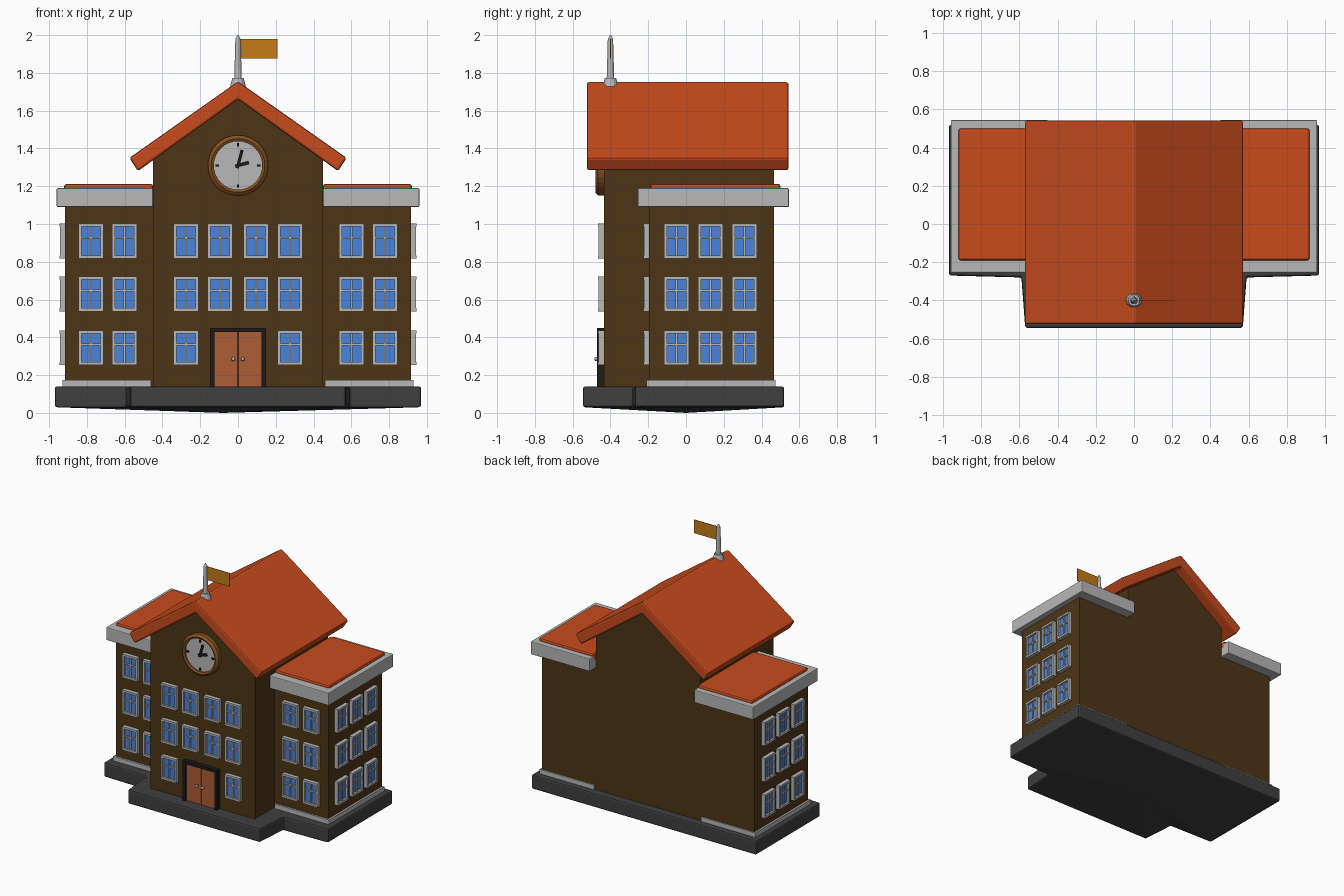
import bpy, bmesh, math
from mathutils import Vector, Matrix

if "Cube" in bpy.data.objects:
    bpy.data.objects.remove(bpy.data.objects["Cube"])


def material(name, rgb):
    m = bpy.data.materials.new(name)
    m.diffuse_color = (*rgb, 1)
    m.use_nodes = True
    m.node_tree.nodes["Principled BSDF"].inputs["Base Color"].default_value = m.diffuse_color
    return m


BROWN = material("brown_wall", (0.075, 0.036, 0.008))
ROOF = material("orange_roof", (0.58, 0.07, 0.012))
STONE = material("dark_stone", (0.05, 0.05, 0.052))
GLASS = material("blue_glass", (0.07, 0.23, 0.7))
PALE = material("pale_trim", (0.48, 0.48, 0.48))
DOOR = material("door_orange", (0.42, 0.11, 0.035))
BLACK = material("black_trim", (0.012, 0.01, 0.01))
RIM = material("clock_rim_brown", (0.24, 0.085, 0.015))
FLAG = material("flag_orange", (0.55, 0.2, 0.01))


def add(name, bm, mat, bevel=0):
    bmesh.ops.recalc_face_normals(bm, faces=bm.faces)
    me = bpy.data.meshes.new(name)
    bm.to_mesh(me)
    bm.free()
    if mat:
        me.materials.append(mat)
    return place(name, me, bevel=bevel)


def place(name, me, loc=(0, 0, 0), turn=0, bevel=0):
    ob = bpy.data.objects.new(name, me)
    ob.location = loc
    ob.rotation_euler.z = turn
    bpy.context.collection.objects.link(ob)
    if bevel:
        mod = ob.modifiers.new("soft_edges", 'BEVEL')
        mod.width, mod.segments = bevel, 2
    return ob


def cube(bm, x0, x1, y0, y1, z0, z1):
    c = Vector((x0 + x1, y0 + y1, z0 + z1)) / 2
    bmesh.ops.create_cube(bm, size=1, matrix=Matrix.Translation(c)
                          @ Matrix.Diagonal((x1 - x0, y1 - y0, z1 - z0, 1)))


def box(name, *dims, mat=None, bevel=0):
    bm = bmesh.new()
    cube(bm, *dims)
    return add(name, bm, mat, bevel)


def prism(pts, move):
    """Extrude a closed outline of 3D points along a vector."""
    bm = bmesh.new()
    f = bm.faces.new([bm.verts.new(p) for p in pts])
    r = bmesh.ops.extrude_face_region(bm, geom=[f], use_keep_orig=True)
    vs = [v for v in r["geom"] if isinstance(v, bmesh.types.BMVert)]
    bmesh.ops.translate(bm, verts=vs, vec=move)
    return bm


def cylinder(name, r1, r2, depth, loc, mat, n=32, forward=False):
    bm = bmesh.new()
    m = Matrix.Translation(loc)
    if forward:
        m = m @ Matrix.Rotation(math.pi / 2, 4, 'X')
    bmesh.ops.create_cone(bm, cap_ends=True, segments=n, radius1=r1, radius2=r2, depth=depth, matrix=m)
    return add(name, bm, mat)


# Stepped stone base with a slightly sagging underside
half = [(0.57, -0.545), (0.59, -0.28), (0.97, -0.27), (0.97, 0.52)]
outline = half + [(-x, y) for x, y in reversed(half)]
bm = prism([(x, y, 0.14) for x, y in outline], (0, 0, -0.11))
bm.faces.ensure_lookup_table()
bottom = [f for f in bm.faces if all(v.co.z < 0.05 for v in f.verts)]
hub = bmesh.ops.poke(bm, faces=bottom)["verts"][0]
hub.co = (-0.08, 0.0, 0.0)
add("stone_base", bm, STONE, 0.012)

# Central hall with gable
gable = [(-0.45, 0.13), (0.45, 0.13), (0.45, 1.36), (0, 1.68), (-0.45, 1.36)]
add("central_hall", prism([(x, -0.435, z) for x, z in gable], (0, 0.9, 0)), BROWN)

# Pitched roof
roof = [(0, 1.755), (0.575, 1.35), (0.53, 1.28), (0, 1.66), (-0.53, 1.28), (-0.575, 1.35)]
add("gable_roof", prism([(x, -0.525, z) for x, z in roof], (0, 1.068, 0)), ROOF, 0.012)

# Side wings with plinth, parapet and flat roof
for s, side in ((-1, "left"), (1, "right")):
    def wing(part, a, b, *rest, **kw):
        return box(f"{side}_{part}", *sorted((s * a, s * b)), *rest, **kw)
    wing("wing", 0.4, 0.915, -0.195, 0.465, 0.13, 1.12, mat=BROWN)
    wing("wing_plinth", 0.46, 0.93, -0.21, 0.475, 0.13, 0.175, mat=PALE)
    wing("wing_parapet", 0.45, 0.96, -0.255, 0.545, 1.09, 1.19, mat=PALE, bevel=0.006)
    wing("wing_roof", 0.45, 0.92, -0.19, 0.5, 1.15, 1.212, mat=ROOF, bevel=0.012)

# Shared window meshes: frame with glazing bars, and glass pane
W, H, T = 0.066, 0.092, 0.016
bm = bmesh.new()
for s in (-1, 1):
    cube(bm, *sorted((s * W, s * (W - T))), -0.028, 0.01, -H, H)
    cube(bm, -W, W, -0.03, 0.01, *sorted((s * H, s * (H - T))))
cube(bm, -0.005, 0.005, -0.022, 0.01, -H, H)
cube(bm, -W, W, -0.022, 0.01, 0.012, 0.022)
first_frame = add("window_frame", bm, PALE)
first_glass = box("window_glass", -W + 0.01, W - 0.01, -0.014, 0.005, -H + 0.01, H - 0.01, mat=GLASS)
frame, glass = first_frame.data, first_glass.data
bpy.data.objects.remove(first_frame)
bpy.data.objects.remove(first_glass)


def window(x, y, z, turn=0):
    place("window_frame", frame, (x, y, z), turn)
    place("window_glass", glass, (x, y, z), turn)


for row, z in enumerate((0.345, 0.63, 0.91)):
    for s in (-1, 1):
        for x in (0.6, 0.778):
            window(s * x, -0.195, z)
        for x in (0.095, 0.275):
            if row or x > 0.2:
                window(s * x, -0.435, z)
        for y in (-0.05, 0.13, 0.31):
            window(s * 0.915, y, z, s * math.pi / 2)

# Double door with surround and knobs
bm = bmesh.new()
for s in (-1, 1):
    cube(bm, *sorted((s * 0.125, s * 0.148)), -0.47, -0.42, 0.13, 0.45)
cube(bm, -0.148, 0.148, -0.47, -0.42, 0.428, 0.45)
add("door_surround", bm, BLACK)
for s in (-1, 1):
    box("door_leaf", *sorted((s * 0.002, s * 0.126)), -0.455, -0.42, 0.135, 0.43, mat=DOOR)
    bm = bmesh.new()
    bmesh.ops.create_uvsphere(bm, u_segments=10, v_segments=6, radius=0.011,
                              matrix=Matrix.Translation((s * 0.025, -0.475, 0.285)))
    add("door_knob", bm, PALE)
    cylinder("knob_stem", 0.005, 0.005, 0.03, (s * 0.025, -0.46, 0.285), PALE, 8, True)

# Clock: ring rim, face, hour marks and hands
bm = bmesh.new()
N = 32
profile = [(0.128, -0.43), (0.128, -0.472), (0.142, -0.48), (0.16, -0.465), (0.16, -0.43)]
rings = [[bm.verts.new((r * math.cos(2 * math.pi * i / N), y, 1.31 + r * math.sin(2 * math.pi * i / N)))
          for r, y in profile] for i in range(N)]
for i in range(N):
    a, b = rings[i], rings[(i + 1) % N]
    for j in range(len(profile)):
        k = (j + 1) % len(profile)
        bm.faces.new((a[j], a[k], b[k], b[j]))
add("clock_rim", bm, RIM)
cylinder("clock_face", 0.132, 0.132, 0.03, (0, -0.447, 1.31), PALE, N, True)
bm = bmesh.new()


def clock_bar(angle, r0, r1, w):
    start = len(bm.verts)
    cube(bm, -w, w, -0.472, -0.455, r0, r1)
    bm.verts.ensure_lookup_table()
    bmesh.ops.transform(bm, verts=bm.verts[start:], matrix=Matrix.Translation((0, 0, 1.31))
                        @ Matrix.Rotation(math.radians(angle), 4, 'Y'))


for a in range(0, 360, 90):
    clock_bar(a, 0.1, 0.118, 0.006)
clock_bar(15, -0.015, 0.085, 0.008)
clock_bar(75, -0.015, 0.06, 0.009)
add("clock_hands", bm, BLACK)

# Flagpole and flag
cylinder("pole_foot", 0.042, 0.03, 0.045, (0, -0.4, 1.75), PALE, 12)
cylinder("flagpole", 0.021, 0.014, 0.25, (0, -0.4, 1.855), PALE, 12)
cylinder("pole_tip", 0.014, 0.003, 0.022, (0, -0.4, 1.989), PALE, 12)
box("flag", 0.01, 0.21, -0.402, -0.398, 1.875, 1.98, mat=FLAG)
